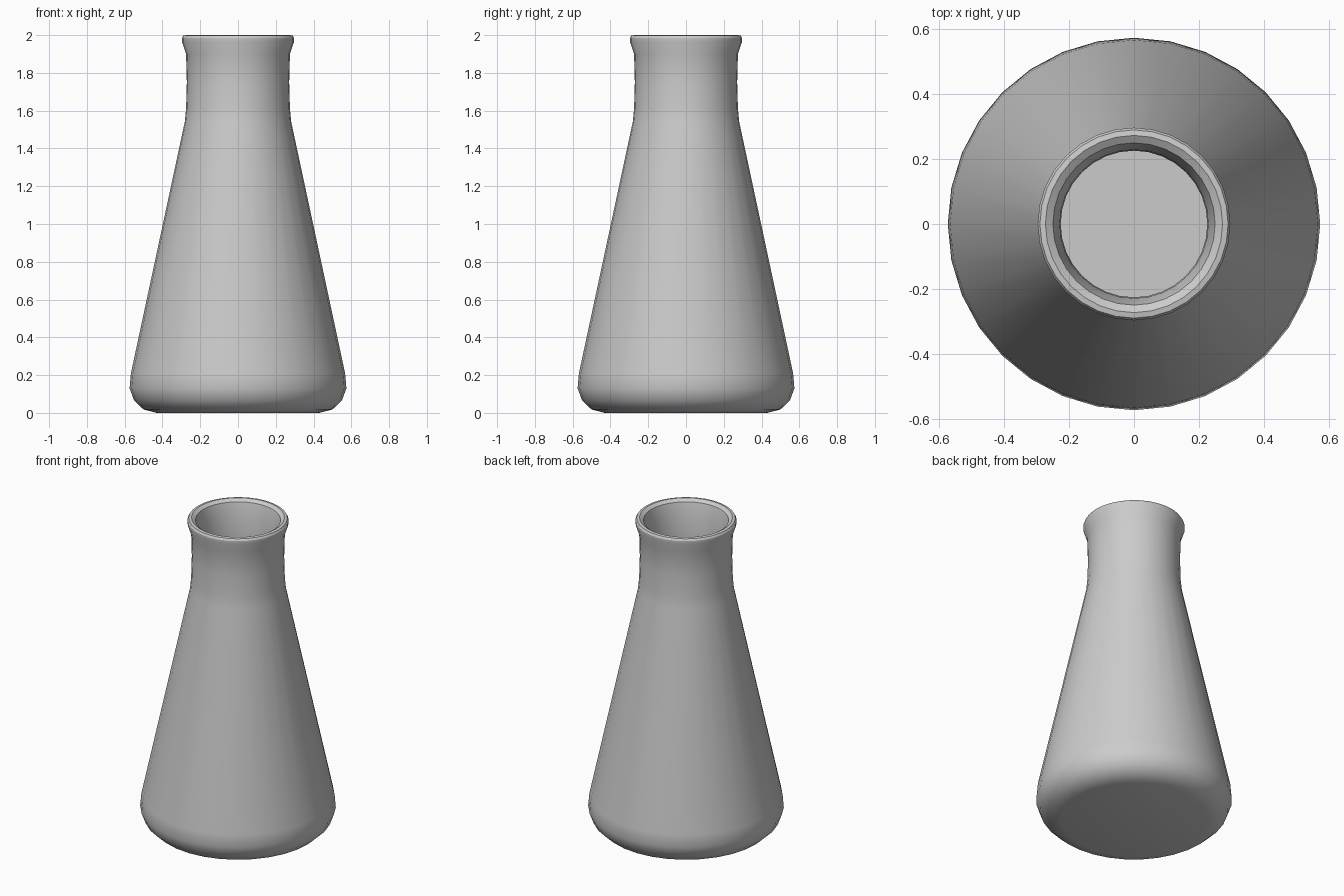
import bpy, bmesh, math

cube = bpy.data.objects.get("Cube")
if cube:
    bpy.data.objects.remove(cube, do_unlink=True)

SEGMENTS = 32

# Single grey material
grey = bpy.data.materials.new("light grey")
grey.use_nodes = True
colour = (0.6, 0.6, 0.6, 1)
grey.diffuse_color = colour
grey.node_tree.nodes["Principled BSDF"].inputs["Base Color"].default_value = colour

# Wall profile (radius, height): outside upwards, over the lip, then inside down
outside = [(0.43, 0.0), (0.50, 0.018), (0.55, 0.065), (0.574, 0.13), (0.567, 0.21),
           (0.282, 1.54), (0.275, 1.61), (0.271, 1.75), (0.275, 1.90), (0.297, 1.965)]
lip = [(0.297, 1.985), (0.29, 1.997), (0.273, 2.0), (0.25, 1.985)]
inside = [(0.229, 1.90), (0.226, 1.75), (0.229, 1.61), (0.237, 1.535),
          (0.523, 0.20), (0.528, 0.14), (0.51, 0.09), (0.47, 0.055)]

# Spin the profile into rings and cap the base and inner floor
bm = bmesh.new()
rings = []
for r, z in outside + lip + inside:
    angles = [2 * math.pi * i / SEGMENTS for i in range(SEGMENTS)]
    rings.append([bm.verts.new((r * math.cos(a), r * math.sin(a), z)) for a in angles])
for low, high in zip(rings, rings[1:]):
    for i in range(SEGMENTS):
        j = (i + 1) % SEGMENTS
        bm.faces.new((low[i], low[j], high[j], high[i]))
bm.faces.new(rings[0][::-1])
bm.faces.new(rings[-1])

mesh = bpy.data.meshes.new("conical_flask")
bm.to_mesh(mesh)
bm.free()
mesh.materials.append(grey)
flask = bpy.data.objects.new("conical_flask", mesh)
bpy.context.collection.objects.link(flask)

# Smooth walls with crisp lip and base edges
bpy.context.view_layer.objects.active = flask
flask.select_set(True)
bpy.ops.object.shade_smooth_by_angle(angle=math.radians(30))
